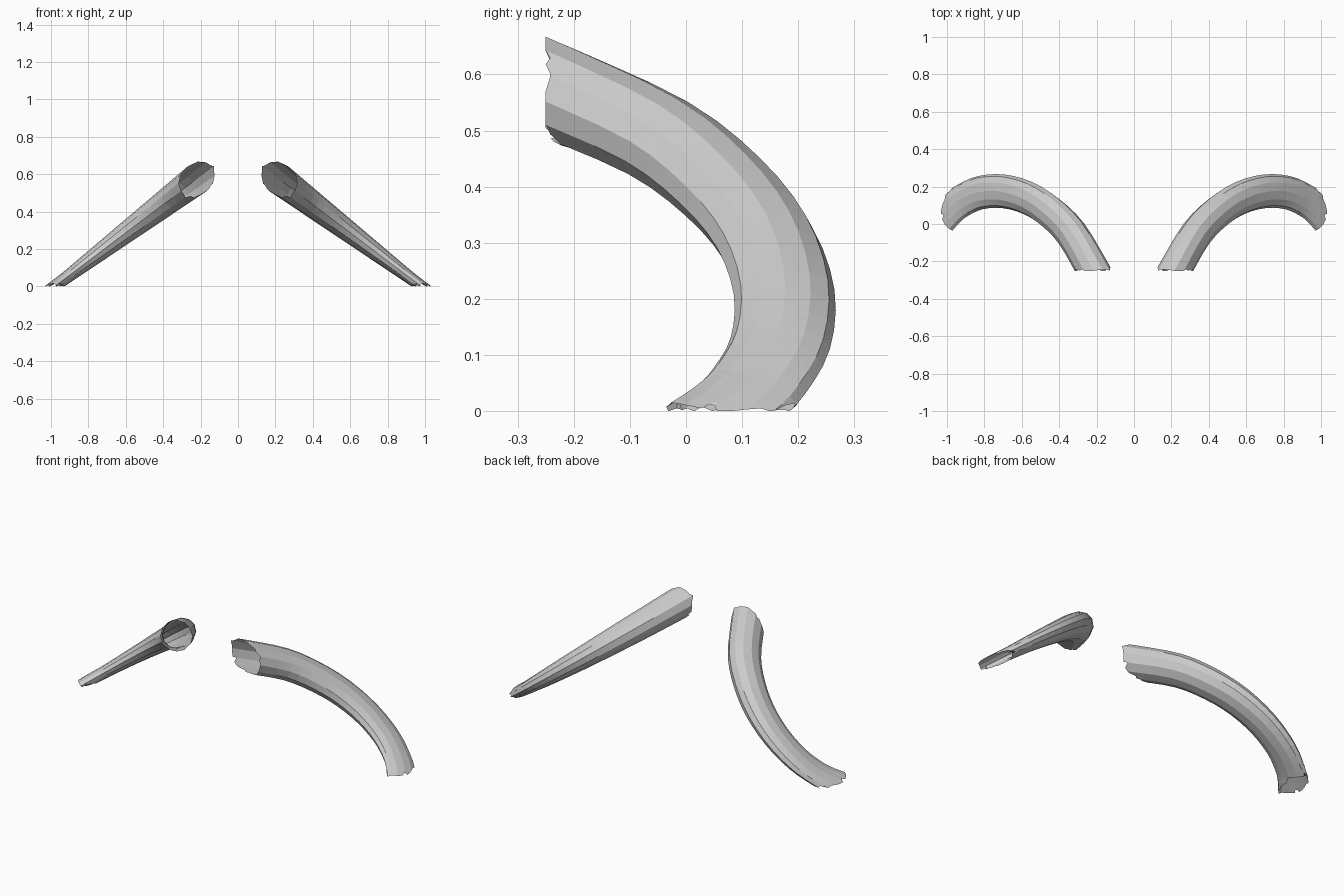
import bpy, bmesh, math, random
from mathutils import Vector

random.seed(4)
old = bpy.data.objects.get("Cube")
if old:
    bpy.data.objects.remove(old, do_unlink=True)

mat = bpy.data.materials.new("light_grey")
mat.use_nodes = True
grey = (0.6, 0.6, 0.6, 1)
mat.diffuse_color = grey
mat.node_tree.nodes["Principled BSDF"].inputs["Base Color"].default_value = grey

# Centre line seen from above; it lies in one sloping plane
PATH = [(0.10, -0.47), (0.165, -0.345), (0.225, -0.235), (0.335, -0.05), (0.45, 0.065),
        (0.57, 0.14), (0.70, 0.175), (0.82, 0.168), (0.91, 0.13), (0.965, 0.09),
        (1.02, 0.03), (1.07, -0.04)]
SLOPE = 0.755
NORMAL = Vector((SLOPE, 0, 1)).normalized()
SIDES, STEPS = 12, 3


def on_plane(p):
    return Vector((p[0], p[1], 0.57 - SLOPE * (p[0] - 0.225)))


def spline(points, steps):
    """Smooth curve through all but the two end points."""
    out = []
    for a, b, c, d in zip(points, points[1:], points[2:], points[3:]):
        for i in range(steps):
            t = i / steps
            out.append(0.5 * (2 * b + (c - a) * t + (2 * a - 5 * b + 4 * c - d) * t ** 2
                              + (3 * b - a - 3 * c + d) * t ** 3))
    return out + [points[-2]]


def ring(bm, centre, tangent, thick):
    """Flattened oval section: wide across the bend, thin through the plane."""
    radial = NORMAL.cross(tangent).normalized()
    verts = []
    for i in range(SIDES):
        a = 2 * math.pi * i / SIDES
        verts.append(bm.verts.new(centre + radial * 0.09 * math.cos(a)
                                  + NORMAL * thick * math.sin(a)))
    return verts


def cut_jagged(bm, co, normal, inward):
    """Cut the tube open and tear its rim into uneven teeth."""
    bmesh.ops.bisect_plane(bm, geom=bm.verts[:] + bm.edges[:] + bm.faces[:],
                           plane_co=co, plane_no=normal, clear_outer=True)
    rim = [v for v in bm.verts if abs((v.co - co).dot(normal)) < 1e-4]
    for v in rim:
        v.co += inward.normalized() * random.choice((0, 0, 0.01, 0.025, 0.035))


# Curved tube, thinning toward its lower end
bm = bmesh.new()
line = spline([on_plane(p) for p in PATH], STEPS)
rings = []
for i, c in enumerate(line):
    tangent = line[min(i + 1, len(line) - 1)] - line[max(i - 1, 0)]
    t = min(max((c.x - 0.225) / 0.7, 0), 1)
    rings.append(ring(bm, c, tangent, 0.083 - 0.05 * t))
for r, s in zip(rings, rings[1:]):
    for i in range(SIDES):
        j = (i + 1) % SIDES
        bm.faces.new((r[i], r[j], s[j], s[i]))
bmesh.ops.triangulate(bm, faces=bm.faces[:])

# Torn open ends: upper one faces the front, lower one faces the floor
cut_jagged(bm, Vector((0, -0.25, 0)), Vector((0, -1, 0)), Vector((0.5, 0.85, -0.38)))
cut_jagged(bm, Vector((0, 0, 0)), Vector((0, 0, -1)), Vector((-0.6, 0.5, 0.45)))
bmesh.ops.recalc_face_normals(bm, faces=bm.faces[:])


# Left tube and its mirror image on the right
def add_tube(name, side):
    mesh = bpy.data.meshes.new(name)
    part = bm.copy()
    if side < 0:
        for v in part.verts:
            v.co.x = -v.co.x
        bmesh.ops.reverse_faces(part, faces=part.faces[:])
    part.to_mesh(mesh)
    part.free()
    mesh.materials.append(mat)
    obj = bpy.data.objects.new(name, mesh)
    bpy.context.collection.objects.link(obj)


add_tube("left_curved_tube", 1)
add_tube("right_curved_tube", -1)
bm.free()
